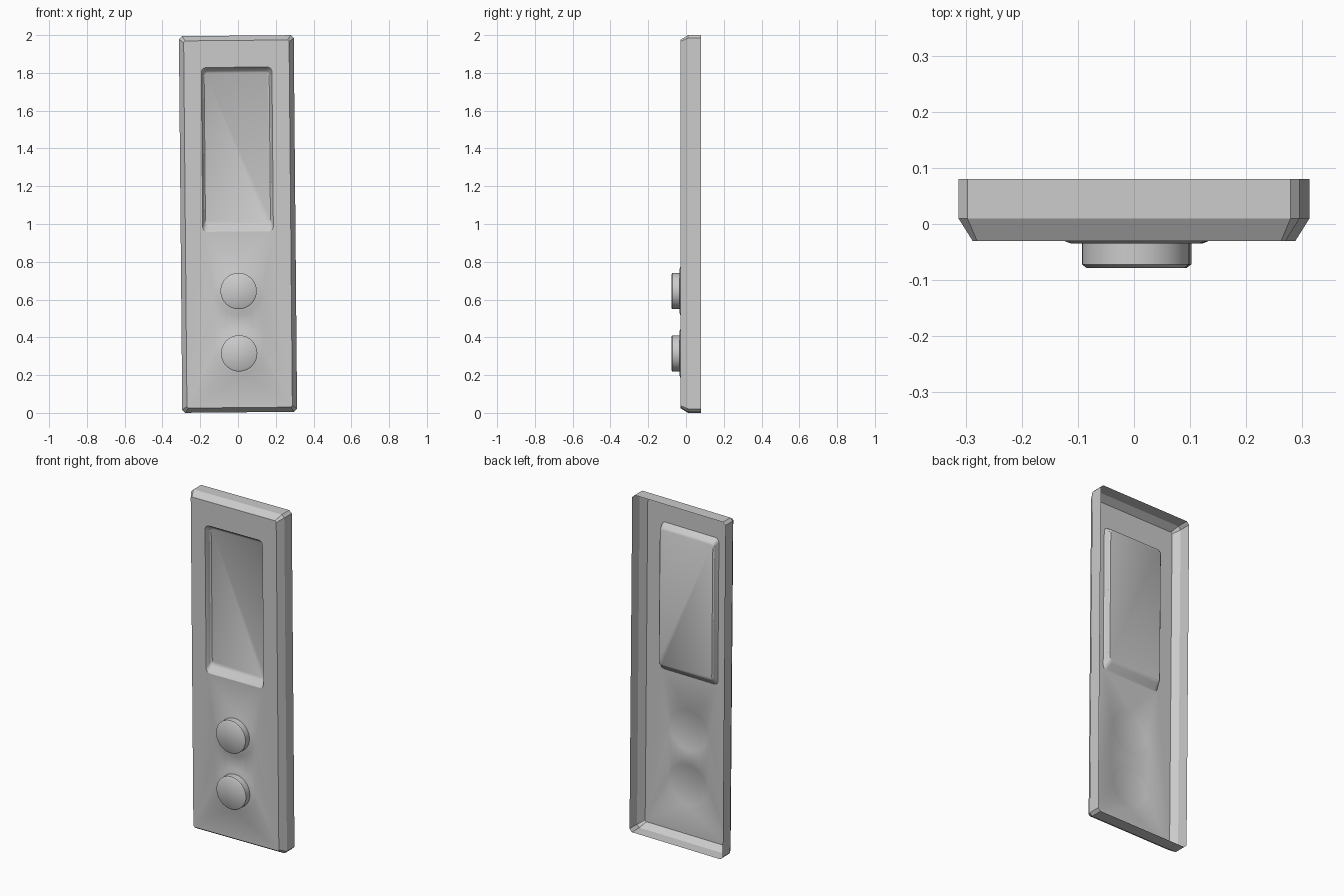
import bpy, bmesh, math
from mathutils import Matrix, Vector

if "Cube" in bpy.data.objects:
    bpy.data.objects.remove(bpy.data.objects["Cube"], do_unlink=True)

grey = bpy.data.materials.new("plain grey")
grey.use_nodes = True
colour = (0.6, 0.6, 0.6, 1)
grey.diffuse_color = colour
grey.node_tree.nodes["Principled BSDF"].inputs["Base Color"].default_value = colour

FRONT, BACK = -0.03, 0.08
MID = Vector((0, 0, 1))
LEAN = Matrix.Translation(MID) @ Matrix.Rotation(-0.009, 4, 'Y') @ Matrix.Translation(-MID)
BUTTON_HEIGHTS = (0.315, 0.645)


def rounded_rect(x, z0, z1, r, steps):
    """Outline points of a rectangle with rounded or cut corners."""
    pts = []
    corners = ((x - r, z1 - r), (r - x, z1 - r), (r - x, z0 + r), (x - r, z0 + r))
    for k, (cx, cz) in enumerate(corners):
        for i in range(steps + 1):
            a = math.pi / 2 * (k + i / steps)
            pts.append((cx + r * math.cos(a), cz + r * math.sin(a)))
    return pts


def circle(z, r, n=40):
    return [(r * math.cos(t), z + r * math.sin(t))
            for t in (2 * math.pi * i / n for i in range(n))]


def ring(bm, pts, y):
    return [bm.verts.new((x, y, z)) for x, z in pts]


def loft(bm, rings, cap=False):
    """Join successive rings with quads and optionally close the last one."""
    for a, b in zip(rings, rings[1:]):
        for i in range(len(a)):
            j = (i + 1) % len(a)
            bm.faces.new((a[i], a[j], b[j], b[i]))
    if cap:
        bm.faces.new(rings[-1])


def finish(bm, name, angle):
    bmesh.ops.recalc_face_normals(bm, faces=bm.faces)
    # The front has to face forwards
    front = max(bm.faces, key=lambda f: f.calc_area() * abs(f.normal.y))
    if front.normal.y > 0:
        bmesh.ops.reverse_faces(bm, faces=bm.faces)
    bm.transform(LEAN)
    mesh = bpy.data.meshes.new(name)
    bm.to_mesh(mesh)
    bm.free()
    mesh.materials.append(grey)
    ob = bpy.data.objects.new(name, mesh)
    bpy.context.collection.objects.link(ob)
    bpy.ops.object.select_all(action='DESELECT')
    ob.select_set(True)
    bpy.context.view_layer.objects.active = ob
    bpy.ops.object.shade_smooth_by_angle(angle=math.radians(angle))


# Housing: open-backed shell with a bevelled front
bm = bmesh.new()
outer = [ring(bm, rounded_rect(0.304 - d, 0.003 + d, 1.997 - d, r, 1), y)
         for d, r, y in ((0, 0.016, BACK), (0, 0.016, 0.01), (0.025, 0.008, FRONT))]
loft(bm, outer)

# Sunken display window
window = [ring(bm, rounded_rect(0.187 - s, 0.96 + b, 1.83 - t, r, 4), FRONT + depth)
          for s, b, t, r, depth in ((0, 0, 0, 0.025, 0),
                                    (0.004, 0.012, 0.006, 0.024, 0.008),
                                    (0.009, 0.034, 0.02, 0.022, 0.03),
                                    (0.015, 0.045, 0.03, 0.02, 0.036))]
loft(bm, window, cap=True)

# Raised pads under the buttons
pads = []
for z in BUTTON_HEIGHTS:
    pad = [ring(bm, circle(z, r), y) for r, y in ((0.128, FRONT), (0.115, FRONT - 0.005))]
    loft(bm, pad, cap=True)
    pads.append(pad[0])

# Flat front around the window and pads
edges = []
for loop in [outer[-1], window[0]] + pads:
    edges += [bm.edges.get((a, b)) for a, b in zip(loop, loop[1:] + loop[:1])]
bmesh.ops.triangle_fill(bm, use_beauty=True, use_dissolve=False,
                        edges=edges, normal=(0, -1, 0))
finish(bm, "housing", 30)

# Push buttons
for name, z in zip(("lower_button", "upper_button"), BUTTON_HEIGHTS):
    bm = bmesh.new()
    loft(bm, [ring(bm, circle(z, r), y)
              for r, y in ((0.096, FRONT - 0.005), (0.096, -0.072), (0.088, -0.078))], cap=True)
    finish(bm, name, 40)
